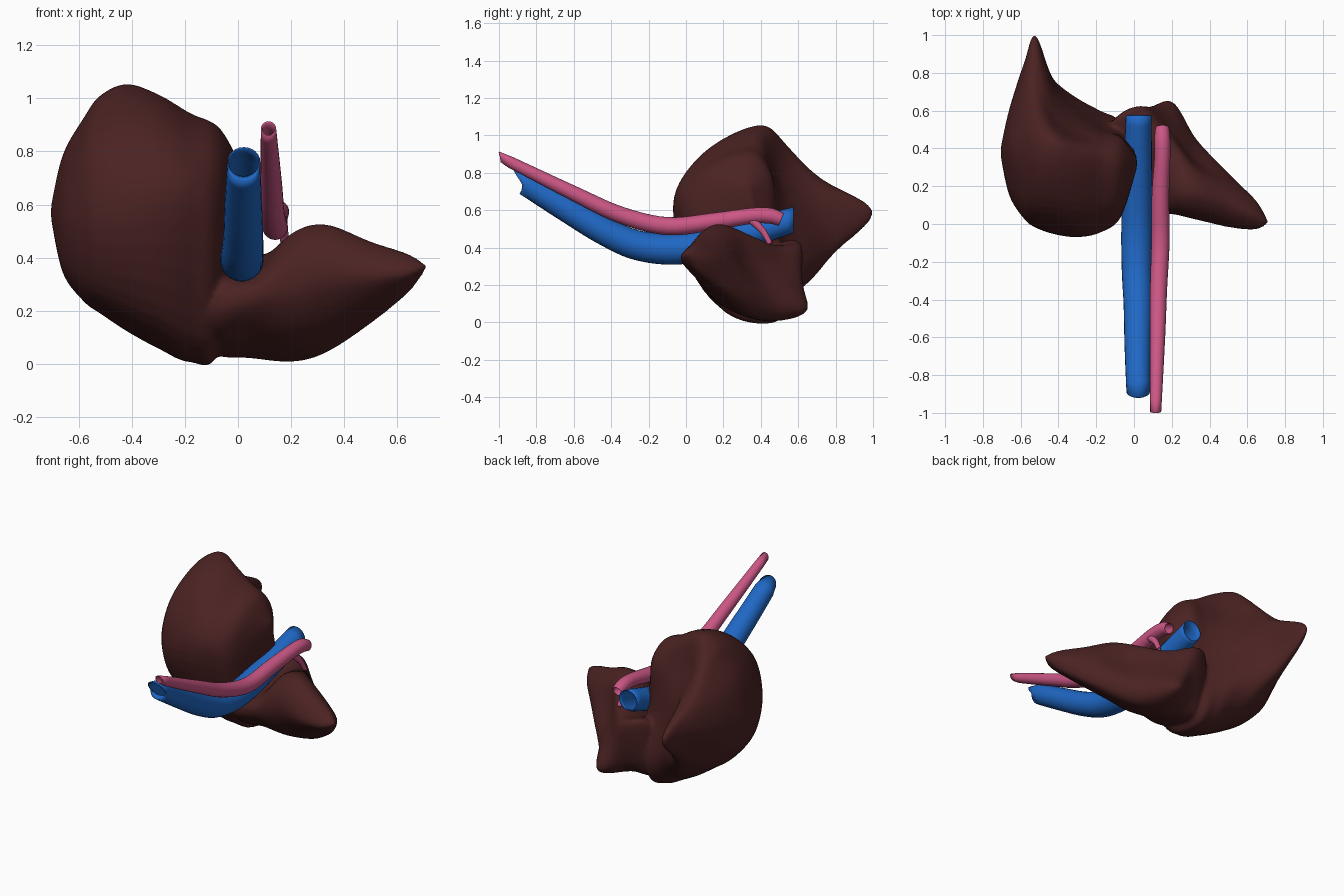
import bpy, bmesh, math
from mathutils import Vector

if "Cube" in bpy.data.objects:
    bpy.data.objects.remove(bpy.data.objects["Cube"])


def material(name, rgb):
    m = bpy.data.materials.new(name)
    m.diffuse_color = (*rgb, 1)
    m.use_nodes = True
    m.node_tree.nodes["Principled BSDF"].inputs["Base Color"].default_value = m.diffuse_color
    return m


BROWN = material("liver brown", (0.070, 0.016, 0.016))
BLUE = material("vein blue", (0.014, 0.138, 0.56))
PINK = material("artery pink", (0.60, 0.095, 0.235))


def catmull(p, steps, closed):
    """Smooth curve running through all points."""
    n, out = len(p), []
    get = (lambda i: p[i % n]) if closed else (lambda i: p[max(0, min(n - 1, i))])
    for i in range(n if closed else n - 1):
        a, b, c, d = get(i - 1), get(i), get(i + 1), get(i + 2)
        for k in range(steps):
            t = k / steps
            out.append(0.5 * (2 * b + (c - a) * t + (2 * a - 5 * b + 4 * c - d) * t * t
                              + (3 * b - a - 3 * c + d) * t ** 3))
    if not closed:
        out.append(p[-1].copy())
    return out


def skin(bm, rings, capped):
    """Bridge rings of equal length, optionally closing both ends."""
    vs = [[bm.verts.new(v) for v in r] for r in rings]
    n = len(vs[0])
    for a, b in zip(vs, vs[1:]):
        for i in range(n):
            j = (i + 1) % n
            bm.faces.new((a[i], a[j], b[j], b[i]))
    if capped:
        bm.faces.new(vs[0][::-1])
        bm.faces.new(vs[-1])


def finish(bm, name, mat):
    bmesh.ops.recalc_face_normals(bm, faces=bm.faces)
    me = bpy.data.meshes.new(name)
    bm.to_mesh(me)
    bm.free()
    me.materials.append(mat)
    for f in me.polygons:
        f.use_smooth = True
    ob = bpy.data.objects.new(name, me)
    bpy.context.collection.objects.link(ob)
    return ob


def lobe(bm, start, slices, end):
    """Loft slices (x, then y,z pairs) between two rounded tips."""
    def tip(t, s):
        pts = [Vector((s[0], s[i], s[i + 1])) for i in range(1, 17, 2)]
        mid = sum(pts, Vector()) / 8
        return [Vector(t) + (q - mid) * 0.12 for q in pts]
    rings = [tip(start, slices[0])]
    rings += [[Vector((s[0], s[i], s[i + 1])) for i in range(1, 17, 2)] for s in slices]
    rings.append(tip(end, slices[-1]))
    columns = [catmull([r[i] for r in rings], 6, False) for i in range(8)]
    skin(bm, [catmull(list(r), 6, True) for r in zip(*columns)], True)


# slices go: bottom, low front, front, upper front, top, upper back, back, low back
right_lobe = [
    (-.66, .40, .34, .22, .39, .15, .55, .22, .70, .38, .79, .52, .72, .61, .56, .50, .41),
    (-.58, .45, .24, .15, .29, .025, .55, .12, .82, .40, .93, .68, .77, .86, .60, .68, .41),
    (-.52, .45, .195, .12, .26, -.02, .56, .10, .87, .42, 1.01, .72, .77, 1.00, .59, .77, .37),
    (-.42, .45, .125, .10, .22, -.055, .58, .09, .90, .42, 1.055, .56, .83, .73, .60, .73, .30),
    (-.30, .45, .06, .10, .17, -.07, .60, .07, .88, .38, 1.015, .49, .80, .60, .55, .66, .27),
    (-.18, .46, .01, .15, .11, -.045, .60, .07, .83, .35, .945, .46, .80, .52, .50, .60, .20),
    (-.07, .45, .06, .20, .14, .04, .55, .10, .78, .32, .89, .45, .78, .47, .50, .54, .20),
]
left_lobe = [
    (-.10, .45, .04, .20, .10, .10, .20, .15, .32, .30, .34, .50, .42, .56, .40, .53, .15),
    (.05, .42, .02, .20, .10, .07, .22, .10, .31, .30, .35, .50, .41, .62, .39, .58, .12),
    (.20, .42, .008, .18, .10, .06, .26, .08, .42, .20, .49, .42, .43, .50, .30, .65, .07),
    (.33, .35, .04, .15, .14, .03, .30, .05, .44, .16, .525, .28, .47, .34, .32, .45, .12),
    (.50, .22, .15, .08, .22, -.015, .32, .02, .41, .10, .46, .18, .43, .24, .34, .27, .22),
    (.64, .08, .265, .03, .29, -.03, .34, .00, .39, .05, .415, .09, .39, .13, .34, .12, .29),
]

# liver: both lobes fused into one soft skin
bm = bmesh.new()
lobe(bm, (-.705, .38, .57), right_lobe, (.015, .33, .69))
lobe(bm, (-.20, .35, .20), left_lobe, (.71, .01, .365))
liver = finish(bm, "liver", BROWN)
mod = liver.modifiers.new("fuse", 'REMESH')
mod.mode = 'VOXEL'
mod.voxel_size = 0.012
mod.use_smooth_shade = True
mod = liver.modifiers.new("soften", 'SMOOTH')
mod.factor = 0.5
mod.iterations = 6


def vessel(name, mat, path, sides=24, first=None, last=None):
    """Open hollow tube along (x, y, z, radius) points; first/last tilt the cut ends."""
    pts = catmull([Vector(p) for p in path], 5, False)
    rings = []
    for i, p in enumerate(pts):
        d = (pts[min(i + 1, len(pts) - 1)] - pts[max(i - 1, 0)]).to_3d()
        if i == 0 and first:
            d = Vector(first)
        if i == len(pts) - 1 and last:
            d = Vector(last)
        d.normalize()
        u = d.cross(Vector((1, 0, 0))).normalized()
        w = d.cross(u)
        rings.append([p.to_3d() + p.w * (u * math.cos(a) + w * math.sin(a))
                      for a in (2 * math.pi * k / sides for k in range(sides))])
    bm = bmesh.new()
    skin(bm, rings, False)
    ob = finish(bm, name, mat)
    wall = ob.modifiers.new("wall", 'SOLIDIFY')
    wall.thickness = 0.006
    wall.offset = -1
    return ob


# large vein
vessel("large_vein", BLUE, [
    (.022, -.89, .762, .062), (.02, -.65, .615, .07), (.02, -.43, .485, .075),
    (.015, -.24, .408, .08), (.015, 0, .395, .082), (.02, .30, .465, .075), (.025, .575, .55, .068)],
    first=(0, .88, .48), last=(0, 1, 0))
# artery with its small side branch
vessel("artery", PINK, [
    (.115, -.995, .885, .029), (.125, -.60, .69, .04), (.13, -.35, .575, .045),
    (.14, -.10, .515, .048), (.14, .15, .54, .046), (.15, .35, .57, .042),
    (.15, .45, .57, .042), (.15, .51, .55, .036)], first=(0, 1, .15))
vessel("artery_branch", PINK, [
    (.16, .35, .55, .024), (.172, .41, .49, .018), (.18, .45, .42, .014)], 12)
